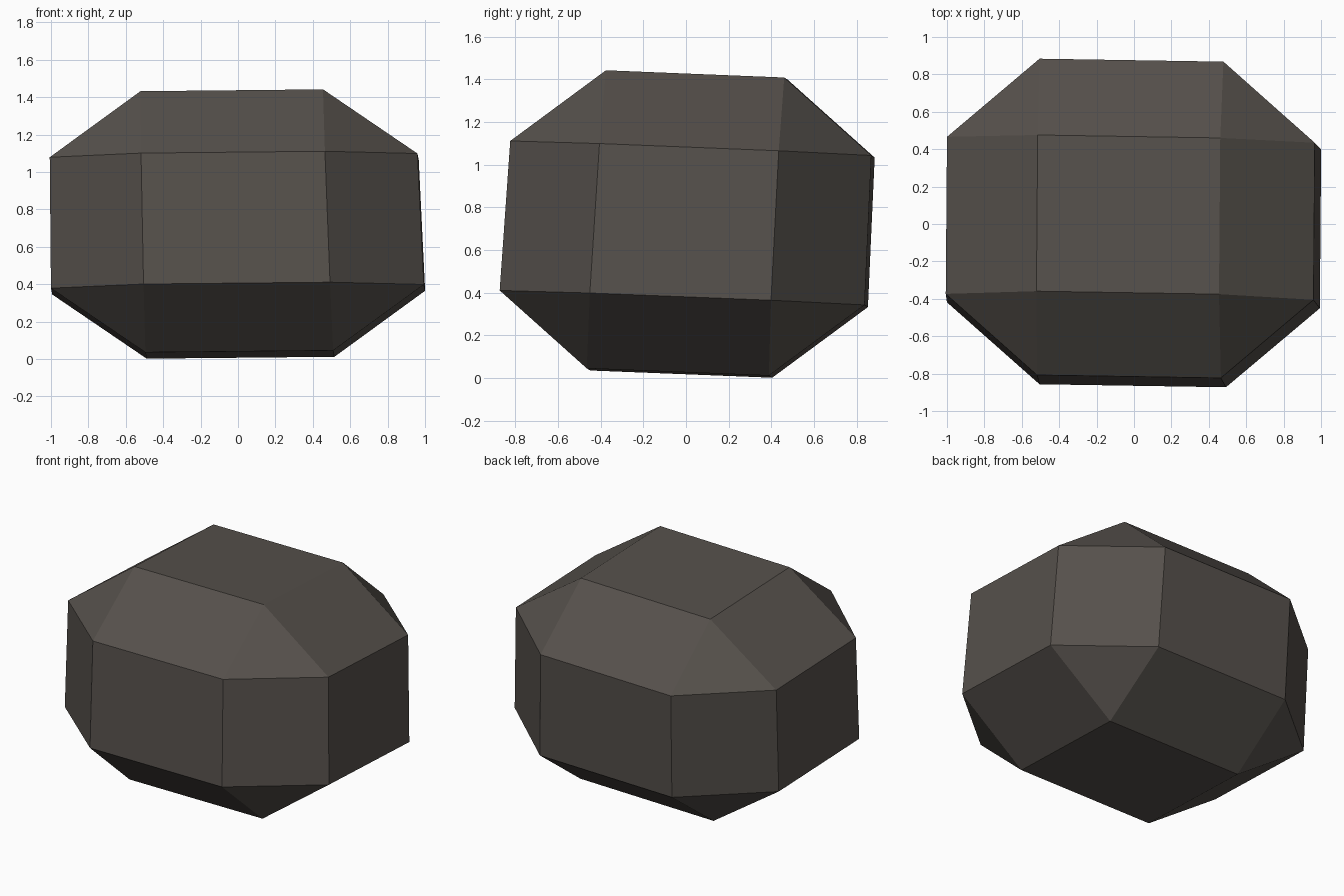
import bpy, bmesh, math
from itertools import product
from mathutils import Vector

if "Cube" in bpy.data.objects:
    bpy.data.objects.remove(bpy.data.objects["Cube"])

# One dark warm grey stone colour
stone = bpy.data.materials.new("dark warm grey stone")
stone.diffuse_color = (0.092, 0.081, 0.071, 1)
stone.use_nodes = True
stone.node_tree.nodes["Principled BSDF"].inputs["Base Color"].default_value = stone.diffuse_color

# Half sizes of the flat panels (inner) and of the whole block (outer)
INNER = Vector((0.495, 0.422, 0.350))
OUTER = Vector((0.990, 0.850, 0.698))


def settle(p):
    """Slight lean and taper of the boulder, then lift onto the ground."""
    x, y, z = p
    return Vector((x * (1 - 0.02 * z) - 0.01 - 0.029 * z + 0.008 * y,
                   y * (1 - 0.015 * z) + 0.01 + 0.058 * z - 0.016 * x,
                   z + 0.722 - 0.04 * y + 0.01 * x))


# Boulder: six panels pushed out along their axes, wrapped in a convex hull
bm = bmesh.new()
for signs in product((-1, 1), repeat=3):
    for axis in range(3):
        p = Vector([s * (OUTER if i == axis else INNER)[i]
                    for i, s in enumerate(signs)])
        bm.verts.new(p)
bmesh.ops.convex_hull(bm, input=bm.verts)
bmesh.ops.dissolve_limit(bm, angle_limit=math.radians(2),
                         verts=bm.verts, edges=bm.edges)
for v in bm.verts:
    v.co = settle(v.co)
bmesh.ops.recalc_face_normals(bm, faces=bm.faces)

mesh = bpy.data.meshes.new("boulder")
bm.to_mesh(mesh)
bm.free()
mesh.materials.append(stone)
bpy.context.collection.objects.link(bpy.data.objects.new("boulder", mesh))
